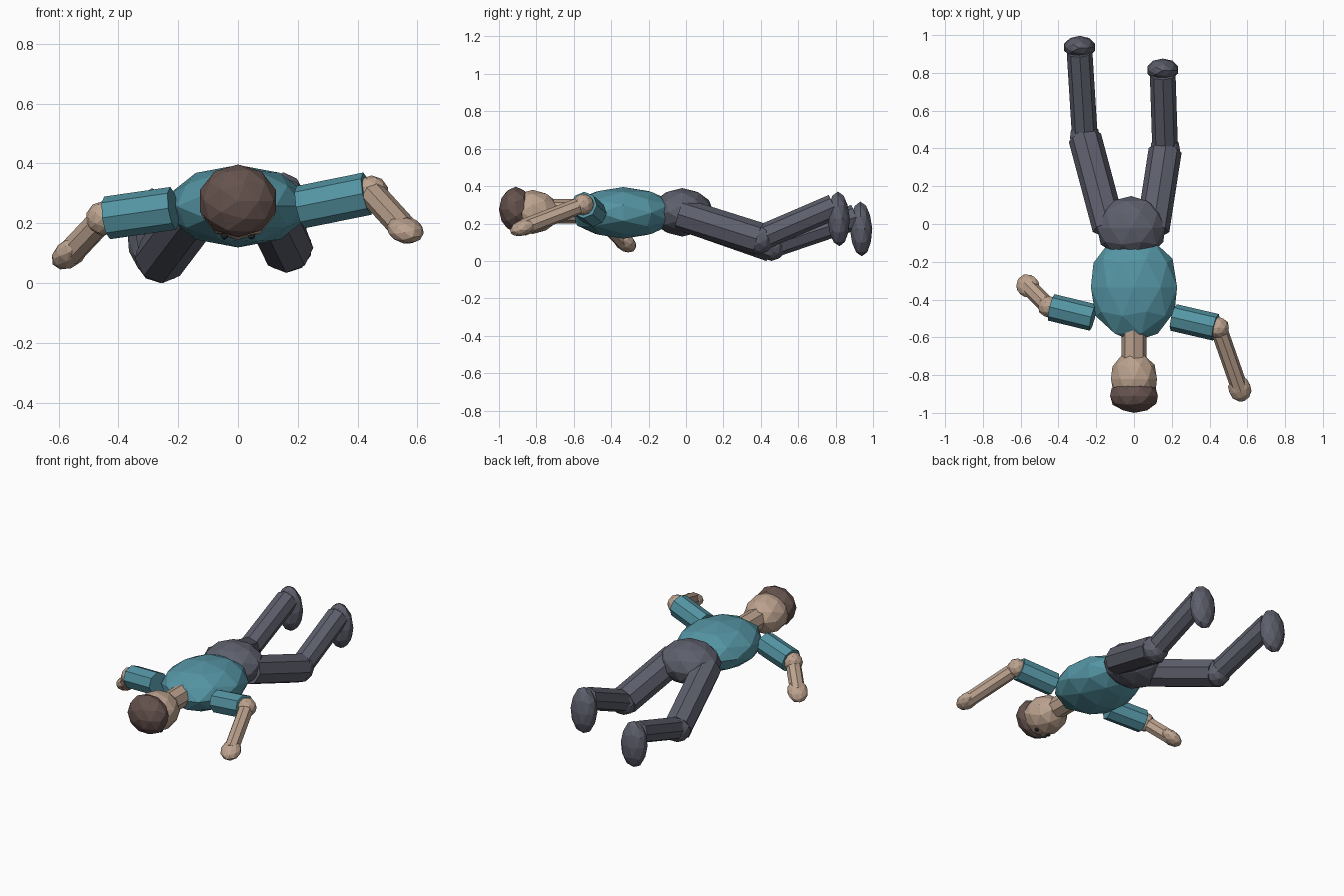
import bpy
import bmesh
from mathutils import Matrix, Vector

cube = bpy.data.objects.get("Cube")
if cube:
    bpy.data.objects.remove(cube, do_unlink=True)


def material(name, rgb):
    mat = bpy.data.materials.new(name)
    mat.use_nodes = True
    mat.diffuse_color = (*rgb, 1)
    mat.node_tree.nodes["Principled BSDF"].inputs["Base Color"].default_value = (*rgb, 1)
    return mat


TEAL = material("teal_shirt", (0.09, 0.30, 0.37))
SKIN = material("skin", (0.50, 0.36, 0.27))
HAIR = material("brown_hair", (0.13, 0.085, 0.075))
SLATE = material("slate_trousers", (0.11, 0.115, 0.15))
DARK = material("dark_eye", (0.02, 0.02, 0.025))


def finish(name, bm, mat):
    mesh = bpy.data.meshes.new(name)
    bm.to_mesh(mesh)
    bm.free()
    mesh.materials.append(mat)
    bpy.context.collection.objects.link(bpy.data.objects.new(name, mesh))


def turn(axis):
    """Local z along the axis, local y as near to upright as possible."""
    z = Vector(axis).normalized()
    x = Vector((0, 0, 1)).cross(z).normalized()
    return Matrix((x, z.cross(x), z)).transposed().to_4x4()


def blob(name, centre, radii, mat, axis=(0, 1, 0)):
    """Faceted ellipsoid; radii are its width, height and length along the axis."""
    bm = bmesh.new()
    m = Matrix.Translation(centre) @ turn(axis) @ Matrix.Diagonal((*radii, 1))
    bmesh.ops.create_icosphere(bm, subdivisions=2, radius=1, matrix=m)
    finish(name, bm, mat)


def limb(name, start, end, radius, mat):
    """Eight-sided straight tube between two points."""
    a, b = Vector(start), Vector(end)
    bm = bmesh.new()
    bmesh.ops.create_cone(bm, cap_ends=True, segments=8, radius1=radius, radius2=radius,
                          depth=(b - a).length,
                          matrix=Matrix.Translation((a + b) / 2) @ turn(b - a))
    finish(name, bm, mat)


def ball(name, centre, r, mat):
    blob(name, centre, (r, r, r), mat)


def arm(side, shoulder, elbow, hand):
    shoulder, elbow, hand = Vector(shoulder), Vector(elbow), Vector(hand)
    limb(side + "_sleeve", shoulder, elbow.lerp(shoulder, 0.06), 0.072, TEAL)
    ball(side + "_elbow", elbow, 0.058, SKIN)
    limb(side + "_forearm", elbow, hand, 0.045, SKIN)
    blob(side + "_hand", hand, (0.061, 0.042, 0.074), SKIN, hand - elbow)


def leg(side, hip, knee, ankle, foot):
    limb(side + "_thigh", hip, knee, 0.088, SLATE)
    ball(side + "_knee", knee, 0.083, SLATE)
    limb(side + "_shin", knee, ankle, 0.068, SLATE)
    blob(side + "_foot", foot, (0.086, 0.06, 0.146), SLATE, (0, -0.03, 1))


# Trunk
blob("torso", (0, -0.335, 0.257), (0.24, 0.138, 0.288), TEAL)
blob("pelvis", (-0.015, -0.02, 0.26), (0.19, 0.13, 0.168), SLATE)

# Head, face down
limb("neck", (0, -0.56, 0.265), (0, -0.74, 0.265), 0.066, SKIN)
blob("head", (0, -0.82, 0.262), (0.128, 0.118, 0.145), SKIN)
blob("hair", (0, -0.91, 0.275), (0.133, 0.122, 0.09), HAIR)
for side, s in (("left", 1), ("right", -1)):
    ball(side + "_eye", (s * 0.045, -0.845, 0.158), 0.012, DARK)

# Limbs
arm("left", (0.21, -0.495, 0.254), (0.447, -0.55, 0.302), (0.56, -0.872, 0.178))
arm("right", (-0.217, -0.495, 0.25), (-0.452, -0.438, 0.216), (-0.562, -0.328, 0.1))
leg("left", (0.10, -0.03, 0.25), (0.165, 0.39, 0.118), (0.152, 0.79, 0.29),
    (0.152, 0.816, 0.225))
leg("right", (-0.133, -0.02, 0.25), (-0.26, 0.457, 0.083), (-0.288, 0.905, 0.235),
    (-0.288, 0.936, 0.171))
